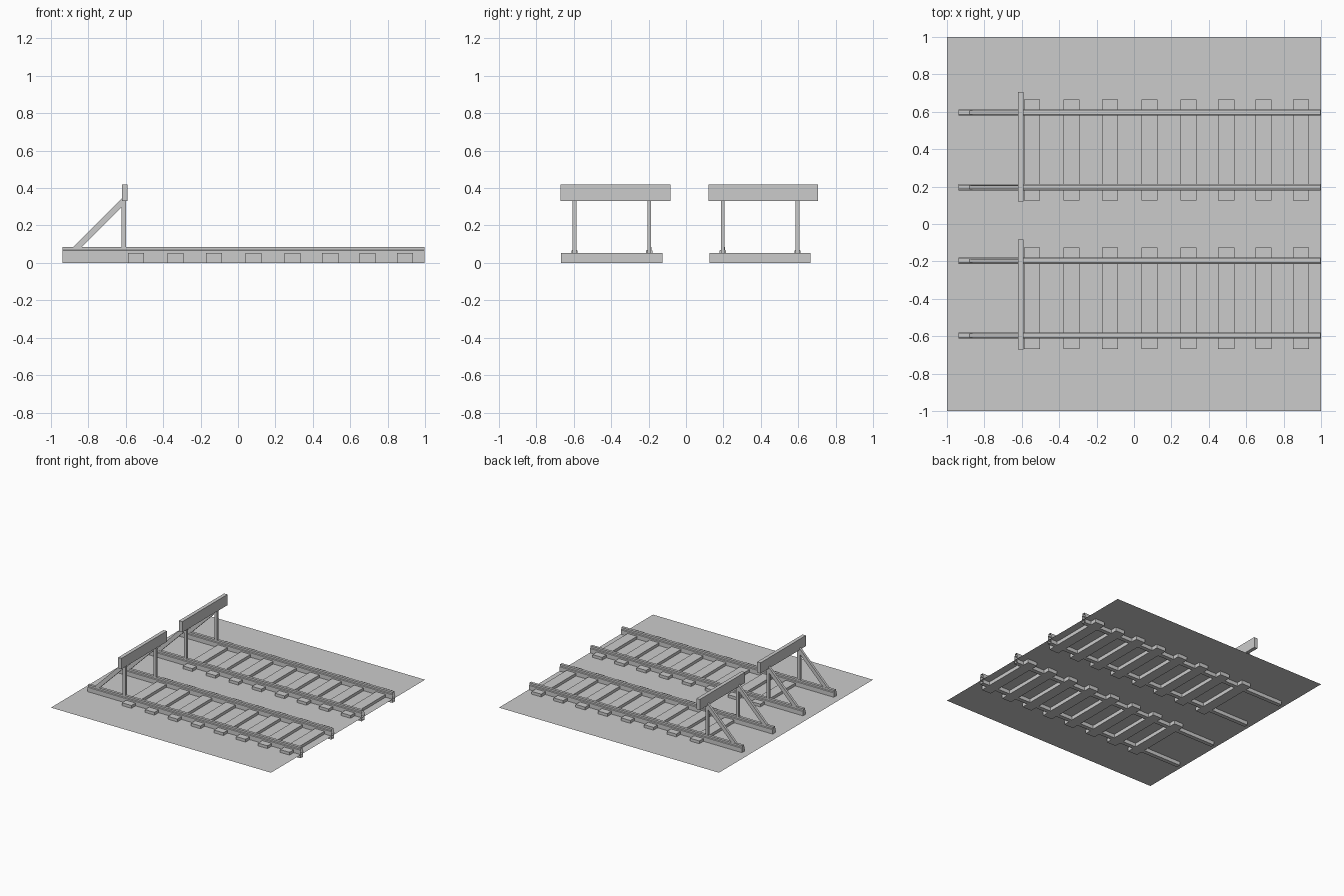
import bpy
import bmesh
from mathutils import Vector

cube = bpy.data.objects.get("Cube")
if cube:
    bpy.data.objects.remove(cube, do_unlink=True)

# One plain grey for every part
GREY = (0.6, 0.6, 0.6, 1.0)
grey = bpy.data.materials.new("plain grey")
grey.use_nodes = True
grey.diffuse_color = GREY
grey.node_tree.nodes["Principled BSDF"].inputs["Base Color"].default_value = GREY


def finish(name, bm):
    mesh = bpy.data.meshes.new(name)
    bm.to_mesh(mesh)
    bm.free()
    mesh.materials.append(grey)
    obj = bpy.data.objects.new(name, mesh)
    bpy.context.collection.objects.link(obj)
    return obj


def box(name, low, high):
    low, high = Vector(low), Vector(high)
    bm = bmesh.new()
    bmesh.ops.create_cube(bm, size=1)
    for v in bm.verts:
        v.co = (low + high) / 2 + v.co * (high - low)
    return finish(name, bm)


def prism(name, points, offset, open_end=False):
    """Extrude a closed outline, optionally leaving its far end open."""
    bm = bmesh.new()
    cap = bm.faces.new([bm.verts.new(p) for p in points])
    result = bmesh.ops.extrude_face_region(bm, geom=[cap], use_keep_orig=True)
    moved = [g for g in result["geom"] if isinstance(g, bmesh.types.BMVert)]
    bmesh.ops.translate(bm, verts=moved, vec=offset)
    bmesh.ops.recalc_face_normals(bm, faces=bm.faces)
    if open_end:
        far = [g for g in result["geom"] if isinstance(g, bmesh.types.BMFace)]
        bmesh.ops.delete(bm, geom=far, context="FACES_ONLY")
    return finish(name, bm)


# Thin ground sheet, level with the middle of the sleepers
bm = bmesh.new()
bmesh.ops.create_grid(bm, x_segments=1, y_segments=1, size=1)
ground = finish("ground_sheet", bm)
ground.location.z = 0.03

# Rail cross-section: wide base with a narrower running head
half_profile = [(0.017, 0), (0.017, 0.066), (0.011, 0.07), (0.011, 0.085)]
profile = half_profile + [(-y, z) for y, z in reversed(half_profile)]

# Sloping brace outline, seen from the side
brace_outline = [(-0.89, 0.075), (-0.845, 0.075), (-0.615, 0.305), (-0.615, 0.35)]
sleeper_centres = [-0.545, -0.335, -0.128, 0.083, 0.292, 0.493, 0.693, 0.893]

tracks = {
    "back": ((0.197, 0.596), (0.125, 0.666), (0.12, 0.706)),
    "front": ((-0.596, -0.196), (-0.667, -0.125), (-0.671, -0.082)),
}

for track, (rails, sleeper_span, beam_span) in tracks.items():
    # Sleepers
    for i, x in enumerate(sleeper_centres):
        box(f"{track}_sleeper_{i + 1}", (x - 0.043, sleeper_span[0], 0),
            (x + 0.043, sleeper_span[1], 0.053))

    # Rails with an upright post and a brace on each
    for i, y in enumerate(rails):
        tag = f"{track}_{i + 1}"
        prism(f"rail_{tag}", [(-0.938, y + py, z) for py, z in profile],
              (1.936, 0, 0), open_end=True)
        box(f"post_{tag}", (-0.624, y - 0.01, 0.05), (-0.6, y + 0.01, 0.34))
        prism(f"brace_{tag}", [(x, y - 0.01, z) for x, z in brace_outline],
              (0, 0.02, 0))

    # Cross beam of the buffer stop
    box(f"{track}_buffer_beam", (-0.62, beam_span[0], 0.33),
        (-0.59, beam_span[1], 0.418))
